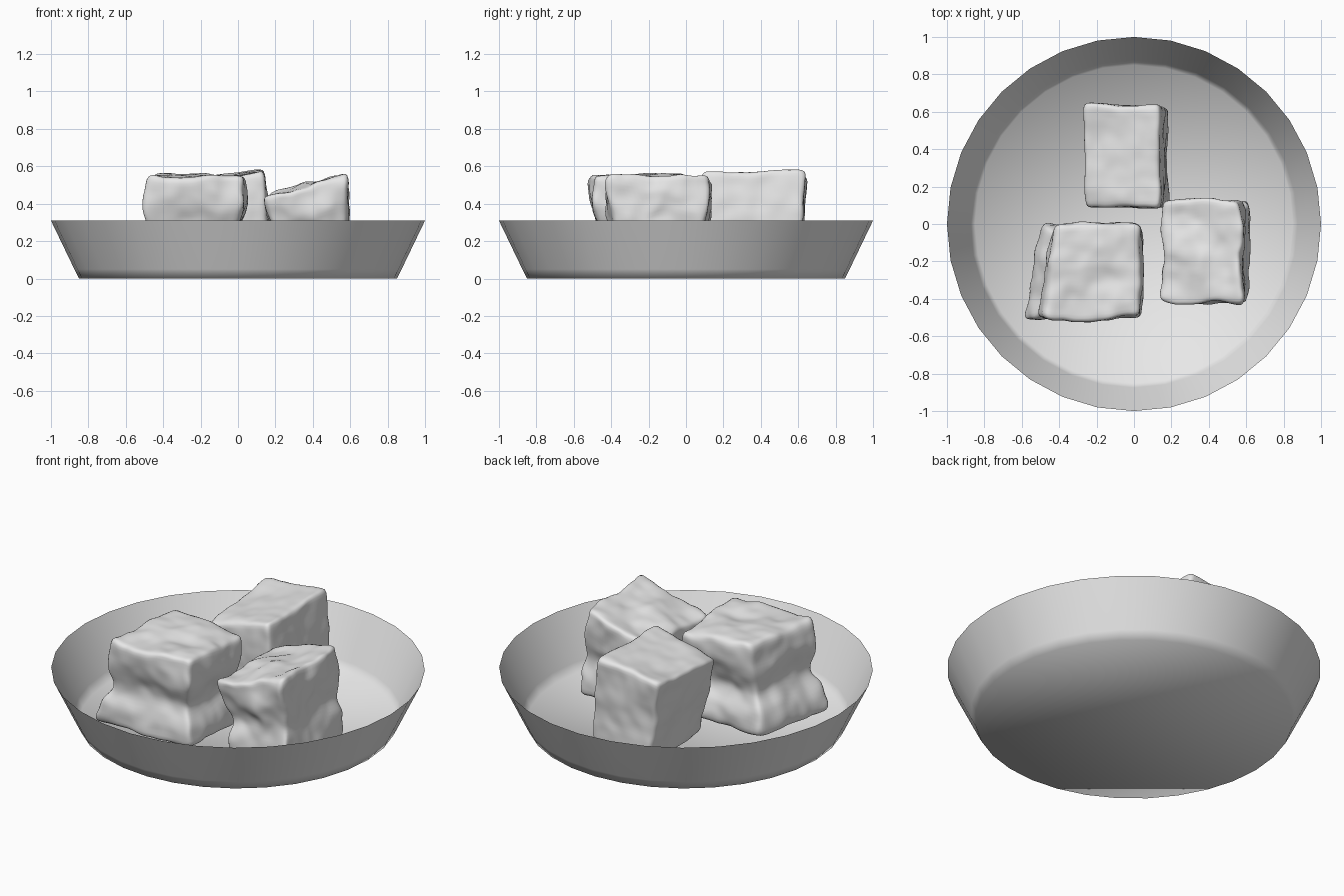
import bpy
import bmesh
import math
from mathutils import Vector, noise

default = bpy.data.objects.get("Cube")
if default:
    bpy.data.objects.remove(default)

grey = bpy.data.materials.new("plain_grey")
grey.use_nodes = True
grey.diffuse_color = (0.8, 0.8, 0.8, 1)
grey.node_tree.nodes["Principled BSDF"].inputs["Base Color"].default_value = (0.8, 0.8, 0.8, 1)


def finish(bm, name):
    """Turn a bmesh into a smooth grey object."""
    for face in bm.faces:
        face.smooth = True
    mesh = bpy.data.meshes.new(name)
    bm.to_mesh(mesh)
    bm.free()
    mesh.materials.append(grey)
    obj = bpy.data.objects.new(name, mesh)
    bpy.context.collection.objects.link(obj)
    return obj


def make_dish(profile, sides=32):
    """Thin open dish: flat floor and flared wall."""
    bm = bmesh.new()
    rings = []
    for radius, z in profile:
        angles = [math.tau * i / sides for i in range(sides)]
        rings.append([bm.verts.new((radius * math.cos(a), radius * math.sin(a), z)) for a in angles])
    bm.faces.new(list(reversed(rings[0])))
    for low, high in zip(rings, rings[1:]):
        for i in range(sides):
            j = (i + 1) % sides
            bm.faces.new((low[i], low[j], high[j], high[i]))
    return finish(bm, "dish")


def make_chunk(name, base, top, waist, lump, seed):
    """Lumpy block between a base and a top quad (corners counterclockwise from front -x)."""
    base, top = [[Vector(c) for c in quad] for quad in (base, top)]
    bm = bmesh.new()
    bmesh.ops.create_cube(bm, size=2)
    bmesh.ops.subdivide_edges(bm, edges=bm.edges[:], cuts=27, use_grid_fill=True)

    def across(quad, u, v):
        return quad[0].lerp(quad[1], u).lerp(quad[3].lerp(quad[2], u), v)

    for vert in bm.verts:
        p = vert.co.copy()
        # Round the cube's edges, then pinch its middle
        norm = sum(abs(c) ** 18 for c in p) ** (1 / 18)
        p *= max(abs(c) for c in p) / norm
        pinch = 1 - waist * math.exp(-((p.z + 0.1) / 0.35) ** 2)
        u, v, w = p.x * pinch / 2 + 0.5, p.y * pinch / 2 + 0.5, p.z / 2 + 0.5
        q = across(base, u, v).lerp(across(top, u, v), w)
        # Surface lumps
        shift = Vector((seed, seed * 2, 0))
        q += lump * noise.noise_vector(q * 5 + shift)
        q += lump * 0.35 * noise.noise_vector(q * 13 + shift)
        q.z = max(q.z, 0.005)
        vert.co = q
    return finish(bm, name)


make_dish([(0.85, 0), (0.875, 0.05), (1, 0.31)])

make_chunk("front_chunk",
           [(-0.6, -0.51, 0.03), (0.05, -0.51, 0.03), (0.05, 0, 0.03), (-0.5, 0, 0.03)],
           [(-0.48, -0.51, 0.55), (0.04, -0.51, 0.55), (0.04, -0.01, 0.53), (-0.42, 0, 0.57)],
           0.17, 0.022, 3)

make_chunk("back_chunk",
           [(-0.18, 0.1, 0.03), (0.19, 0.1, 0.03), (0.18, 0.62, 0.03), (-0.2, 0.62, 0.03)],
           [(-0.27, 0.09, 0.48), (0.14, 0.09, 0.58), (0.15, 0.64, 0.58), (-0.27, 0.64, 0.54)],
           0.0, 0.016, 8)

make_chunk("side_chunk",
           [(0.23, -0.41, 0.03), (0.62, -0.41, 0.03), (0.63, 0.12, 0.03), (0.23, 0.12, 0.03)],
           [(0.14, -0.43, 0.43), (0.57, -0.43, 0.56), (0.58, 0.14, 0.57), (0.15, 0.14, 0.44)],
           0.13, 0.026, 14)
